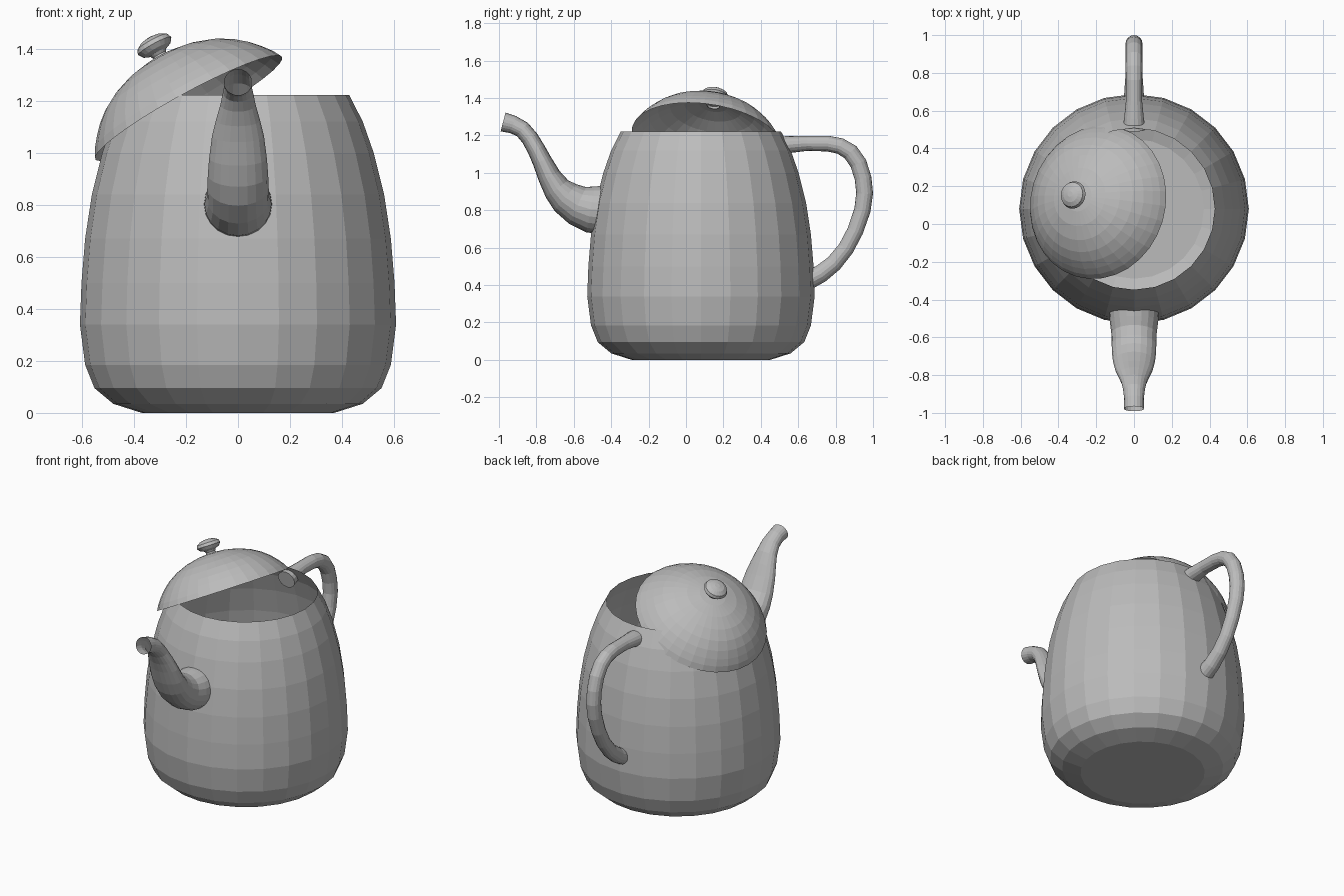
import bpy, bmesh, math
from mathutils import Vector, Matrix

if "Cube" in bpy.data.objects:
    bpy.data.objects.remove(bpy.data.objects["Cube"])

grey = bpy.data.materials.new("plain grey")
grey.diffuse_color = (0.5, 0.5, 0.5, 1)
grey.use_nodes = True
grey.node_tree.nodes["Principled BSDF"].inputs["Base Color"].default_value = grey.diffuse_color


def skin(name, rings, cap_start=False, cap_end=False, flip=False):
    """Bridge a list of point rings into one flat-shaded surface."""
    bm = bmesh.new()
    loops = [[bm.verts.new(p) for p in ring] for ring in rings]
    n = len(loops[0])
    for a, b in zip(loops, loops[1:]):
        for i in range(n):
            j = (i + 1) % n
            bm.faces.new((a[i], a[j], b[j], b[i]))
    if cap_start:
        bm.faces.new(loops[0][::-1])
    if cap_end:
        bm.faces.new(loops[-1])
    if flip:
        bmesh.ops.reverse_faces(bm, faces=bm.faces[:])
    me = bpy.data.meshes.new(name)
    bm.to_mesh(me)
    bm.free()
    me.materials.append(grey)
    ob = bpy.data.objects.new(name, me)
    bpy.context.collection.objects.link(ob)
    return ob


def lathe(name, profile, sides, matrix, **caps):
    """Turn a (radius, height) profile around the local z axis."""
    rings = []
    for r, z in profile:
        rings.append([matrix @ Vector((r * math.cos(t), r * math.sin(t), z))
                      for t in (math.tau * i / sides for i in range(sides))])
    return skin(name, rings, **caps)


def tube(name, path, sides, **caps):
    """Sweep an ellipse along (y, z, half width in x, half thickness)."""
    rings = []
    for k, (y, z, rx, rs) in enumerate(path):
        a, b = path[max(k - 1, 0)], path[min(k + 1, len(path) - 1)]
        d = Vector((0, b[0] - a[0], b[1] - a[1])).normalized()
        side = Vector((0, -d.z, d.y))
        rings.append([Vector((0, y, z)) + Vector((rx * math.cos(t), 0, 0))
                      + side * rs * math.sin(t)
                      for t in (math.tau * i / sides for i in range(sides))])
    return skin(name, rings, **caps)


# Open pot body
body_profile = [(0.37, 0), (0.48, 0.035), (0.552, 0.095), (0.588, 0.185),
                (0.608, 0.34), (0.602, 0.5), (0.588, 0.67), (0.562, 0.84),
                (0.522, 1.0), (0.48, 1.12), (0.428, 1.222)]
lathe("body", body_profile, 24, Matrix.Translation((0, 0.08, 0)), cap_start=True)

# Lid leaning against the left of the opening
axis = Vector((-0.475, 0.14, 0.868))
lid_frame = (Matrix.Translation((-0.19, 0.115, 1.172))
             @ axis.to_track_quat('Z', 'Y').to_matrix().to_4x4())
lid_profile = [(0.41, 0), (0.392, 0.033), (0.366, 0.067), (0.332, 0.105),
               (0.287, 0.143), (0.228, 0.178), (0.155, 0.206), (0.08, 0.222),
               (0.025, 0.227)]
lathe("lid", lid_profile, 32, lid_frame, cap_end=True)

# Knob on a short neck
knob_profile = [(0.035, 0.215), (0.028, 0.235), (0.035, 0.246), (0.06, 0.257),
                (0.073, 0.275), (0.066, 0.293), (0.043, 0.307), (0.015, 0.313)]
lathe("lid_knob", knob_profile, 20, lid_frame, cap_end=True)

# Spout, wide at the base and open at the tip
spout_path = [(-0.44, 0.80, 0.132, 0.13), (-0.51, 0.805, 0.129, 0.125),
              (-0.58, 0.826, 0.12, 0.108), (-0.645, 0.868, 0.118, 0.092),
              (-0.69, 0.915, 0.116, 0.075), (-0.73, 0.98, 0.111, 0.062),
              (-0.77, 1.064, 0.1, 0.052), (-0.80, 1.125, 0.085, 0.048),
              (-0.835, 1.185, 0.068, 0.046), (-0.875, 1.232, 0.058, 0.046),
              (-0.925, 1.258, 0.052, 0.048), (-0.978, 1.272, 0.054, 0.052)]
tube("spout", spout_path, 20)

# Curved handle at the back, ends running into the body
handle_path = [(0.50, 1.14, 0.06, 0.055), (0.56, 1.152, 0.052, 0.045),
               (0.65, 1.158, 0.043, 0.04), (0.76, 1.156, 0.043, 0.042),
               (0.825, 1.143, 0.044, 0.043), (0.88, 1.11, 0.045, 0.045),
               (0.922, 1.05, 0.045, 0.045), (0.947, 0.97, 0.045, 0.045),
               (0.955, 0.89, 0.045, 0.045), (0.943, 0.80, 0.044, 0.044),
               (0.905, 0.69, 0.043, 0.043), (0.855, 0.595, 0.043, 0.043),
               (0.79, 0.515, 0.045, 0.045), (0.72, 0.46, 0.05, 0.048),
               (0.64, 0.42, 0.055, 0.052)]
tube("handle", handle_path, 16, cap_start=True, cap_end=True)

# Make tube and cap faces point outward
for name in ("spout", "handle"):
    me = bpy.data.objects[name].data
    bm = bmesh.new()
    bm.from_mesh(me)
    bmesh.ops.recalc_face_normals(bm, faces=bm.faces[:])
    bm.to_mesh(me)
    bm.free()
